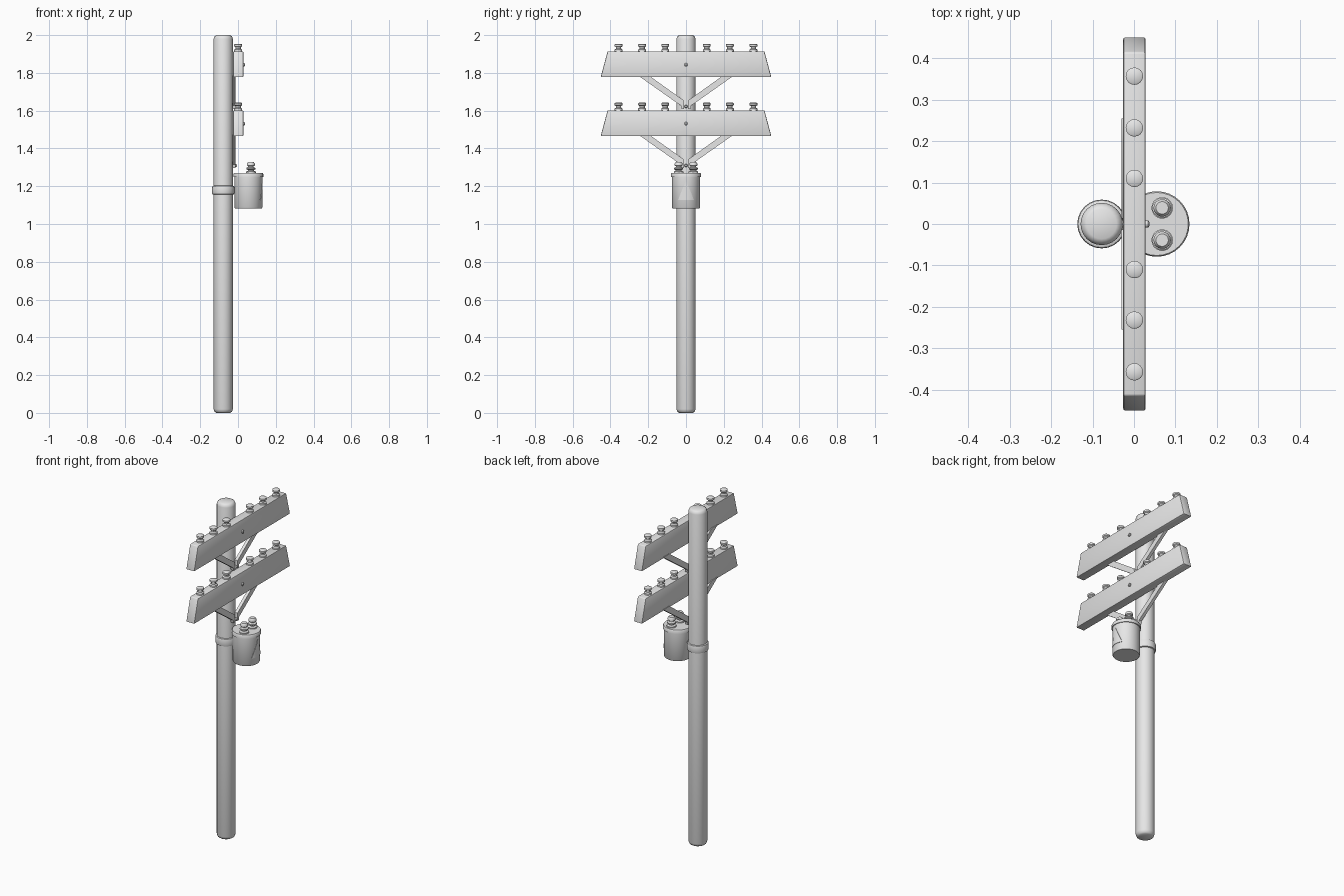
import bpy, bmesh, math

if "Cube" in bpy.data.objects:
    bpy.data.objects.remove(bpy.data.objects["Cube"])

grey = bpy.data.materials.new("weathered grey")
grey.diffuse_color = (0.8, 0.8, 0.8, 1)
grey.use_nodes = True
grey.node_tree.nodes["Principled BSDF"].inputs["Base Color"].default_value = grey.diffuse_color


def finish(name, bm, angle=40):
    bmesh.ops.recalc_face_normals(bm, faces=bm.faces)
    me = bpy.data.meshes.new(name)
    bm.to_mesh(me)
    bm.free()
    me.materials.append(grey)
    ob = bpy.data.objects.new(name, me)
    bpy.context.collection.objects.link(ob)
    bpy.ops.object.select_all(action='DESELECT')
    ob.select_set(True)
    bpy.context.view_layer.objects.active = ob
    bpy.ops.object.shade_smooth_by_angle(angle=math.radians(angle))
    return ob


def lathe(name, profile, x, y, z=0, sides=24, angle=40):
    """Closed turned solid from (radius, height) points, bottom to top."""
    bm = bmesh.new()
    rings = []
    for r, h in profile:
        rings.append([bm.verts.new((x + r * math.cos(2 * math.pi * i / sides),
                                    y + r * math.sin(2 * math.pi * i / sides), z + h))
                      for i in range(sides)])
    for a, b in zip(rings, rings[1:]):
        for i in range(sides):
            j = (i + 1) % sides
            bm.faces.new((a[i], a[j], b[j], b[i]))
    bm.faces.new(rings[0])
    bm.faces.new(rings[-1])
    return finish(name, bm, angle)


def plate(name, outline, x0, x1, bevel=0.0):
    """Solid with a (y, z) outline, running from x0 to x1."""
    bm = bmesh.new()
    a = [bm.verts.new((x0, y, z)) for y, z in outline]
    b = [bm.verts.new((x1, y, z)) for y, z in outline]
    bm.faces.new(a)
    bm.faces.new(b)
    n = len(a)
    for i in range(n):
        bm.faces.new((a[i], a[(i + 1) % n], b[(i + 1) % n], b[i]))
    if bevel:
        bmesh.ops.bevel(bm, geom=list(bm.edges), offset=bevel, segments=2,
                        profile=0.5, affect='EDGES')
    return finish(name, bm)


# Pole with softened ends, and the strap that holds the transformer
PX = -0.078
lathe("pole", [(0.036, 0), (0.046, 0.006), (0.051, 0.02),
               (0.051, 1.98), (0.046, 1.994), (0.036, 2.0)], PX, 0)
lathe("pole_strap", [(0.05, 1.155), (0.057, 1.158), (0.059, 1.165),
                     (0.059, 1.193), (0.057, 1.2), (0.05, 1.203)], PX, 0)

# Two crossarms, each with insulators, V braces and bolts
insulator = [(0.021, -0.004), (0.021, 0.009), (0.014, 0.014), (0.014, 0.022),
             (0.021, 0.027), (0.021, 0.037), (0.017, 0.04)]
for level, b in (("upper", 1.777), ("lower", 1.465)):
    t = b + 0.137
    plate(level + "_crossarm", [(-0.452, b), (0.452, b), (0.415, t), (-0.415, t)],
          -0.026, 0.028, 0.005)
    for side, s in (("right", 1), ("left", -1)):
        for k, y in enumerate((0.11, 0.232, 0.357)):
            lathe(f"{level}_{side}_insulator_{k + 1}", insulator, 0.001, s * y, t, 16)
        plate(f"{level}_{side}_brace",
              [(s * y, b + h) for y, h in ((0.255, 0.01), (0.198, 0.01), (0.013, -0.122),
                                           (0.010, -0.168), (0.024, -0.168), (0.028, -0.15))],
              -0.03, -0.012)
    # bolts: one through the arm, one at the foot of the braces
    for part, x, z, r in (("arm_bolt", 0.024, b + 0.066, 0.009),
                          ("brace_bolt", -0.03, b - 0.155, 0.009)):
        ob = lathe(f"{level}_{part}", [(r, 0), (r, 0.01), (r * 0.6, 0.013)], 0, 0, 0, 10)
        ob.rotation_euler = (0, math.pi / 2, 0)
        ob.location = (x, 0, z)
        if part == "brace_bolt":
            ob.scale = (1, 1, 1.8)

# Transformer can, lid and twin bushings
TX, TR = 0.055, 0.074
lathe("transformer_can", [(TR - 0.003, 1.083), (TR, 1.087), (TR, 1.252)], TX, 0, 0, 32)
lathe("transformer_lid", [(0.079, 1.248), (0.079, 1.265), (0.076, 1.27)], TX, 0, 0, 32)
bushing = [(0.026, 0), (0.026, 0.009), (0.016, 0.014), (0.016, 0.018),
           (0.024, 0.022), (0.024, 0.029), (0.015, 0.034), (0.015, 0.038),
           (0.021, 0.042), (0.021, 0.052), (0.015, 0.06)]
for side, s in (("right", 1), ("left", -1)):
    lathe(f"{side}_bushing", bushing, 0.068, s * 0.039, 1.268, 18)

# Curved triangular warning plate on the can
bm = bmesh.new()
N, HALF = 12, 0.58
cols = []
for i in range(N + 1):
    u = 2 * i / N - 1
    a = u * HALF
    top = 1.127 + 0.101 * (1 - abs(u)) + 0.0005
    cols.append([bm.verts.new((TX + r * math.cos(a), r * math.sin(a), z))
                 for r, z in ((TR - 0.002, 1.127), (TR + 0.002, 1.127),
                              (TR + 0.002, top), (TR - 0.002, top))])
for p, q in zip(cols, cols[1:]):
    for k in range(4):
        m = (k + 1) % 4
        bm.faces.new((p[k], p[m], q[m], q[k]))
bm.faces.new(cols[0])
bm.faces.new(cols[-1])
finish("warning_plate", bm)
